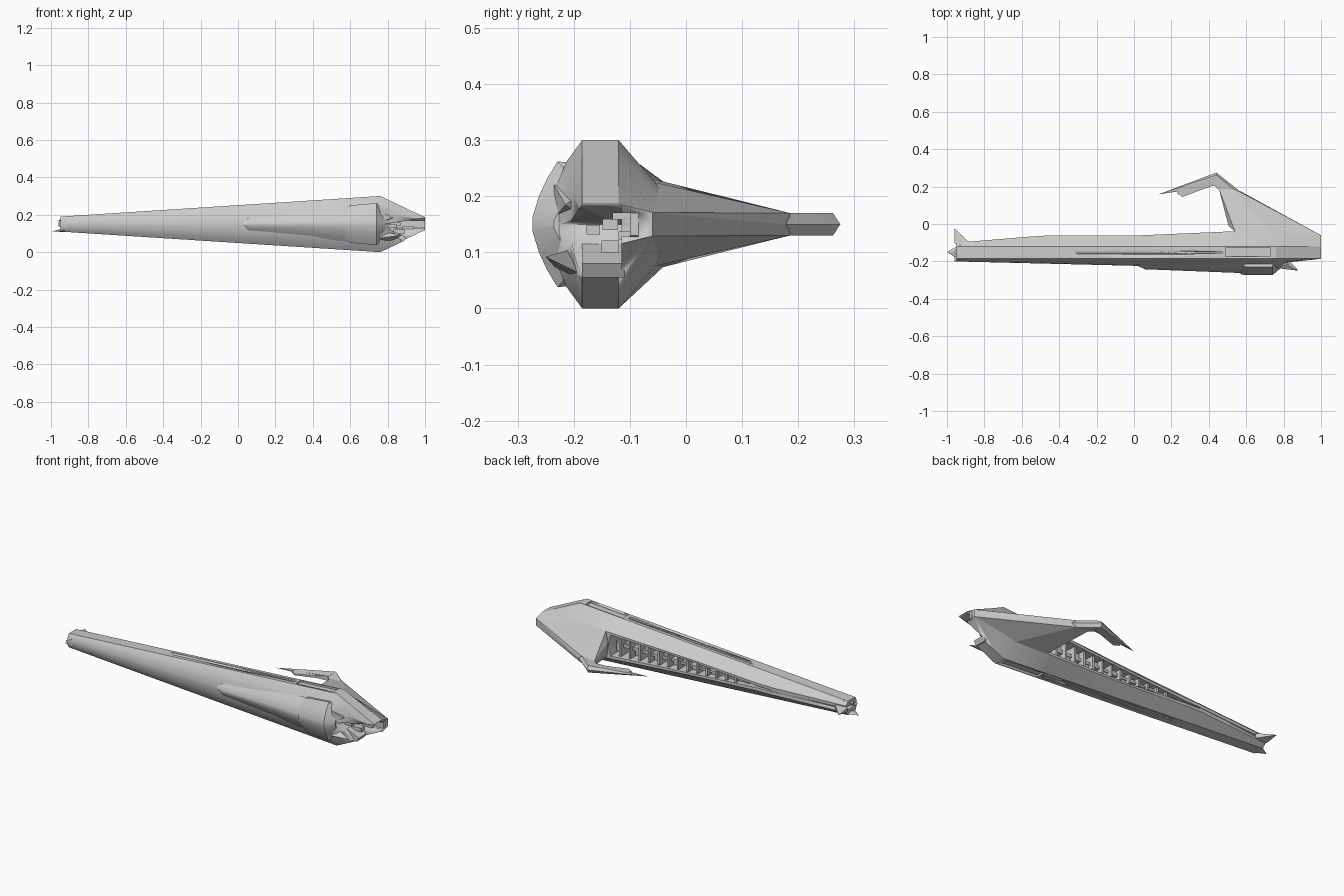
import bpy, bmesh, math
from mathutils import Vector

cube = bpy.data.objects.get("Cube")
if cube:
    bpy.data.objects.remove(cube)

ZC = 0.15  # height of the ship's centre line

hull_grey = bpy.data.materials.new("hull_grey")
hull_grey.use_nodes = True
GREY = (0.6, 0.6, 0.6, 1)
hull_grey.diffuse_color = GREY
hull_grey.node_tree.nodes["Principled BSDF"].inputs["Base Color"].default_value = GREY


def finish(name, bm, angle=25):
    bmesh.ops.recalc_face_normals(bm, faces=bm.faces)
    mesh = bpy.data.meshes.new(name)
    bm.to_mesh(mesh)
    bm.free()
    mesh.materials.append(hull_grey)
    ob = bpy.data.objects.new(name, mesh)
    bpy.context.collection.objects.link(ob)
    bpy.ops.object.select_all(action='DESELECT')
    ob.select_set(True)
    bpy.context.view_layer.objects.active = ob
    bpy.ops.object.shade_smooth_by_angle(angle=math.radians(angle))
    return ob


def loft(name, rings):
    """Skin a row of closed rings and cap both ends."""
    bm = bmesh.new()
    rows = [[bm.verts.new(p) for p in r] for r in rings]
    n = len(rows[0])
    for a, b in zip(rows, rows[1:]):
        for i in range(n):
            j = (i + 1) % n
            bm.faces.new((a[i], a[j], b[j], b[i]))
    bm.faces.new(rows[0])
    bm.faces.new(rows[-1])
    return finish(name, bm)


def shard(name, points):
    """Faceted solid; (x, y, dz) points are mirrored about the centre line."""
    bm = bmesh.new()
    for x, y, dz in points:
        for s in ((1, -1) if dz else (1,)):
            bm.verts.new((x, y, ZC + s * dz))
    bmesh.ops.convex_hull(bm, input=bm.verts)
    return finish(name, bm, 10)


def solid(name, points):
    bm = bmesh.new()
    for p in points:
        bm.verts.new(p)
    bmesh.ops.convex_hull(bm, input=bm.verts)
    return finish(name, bm, 10)


def box(name, x, y, z):
    return solid(name, [(a, b, c) for a in x for b in y for c in z])


def cut(target, cutter):
    cutter.hide_render = True
    mod = target.modifiers.new("cut", 'BOOLEAN')
    mod.operation = 'DIFFERENCE'
    mod.solver = 'EXACT'
    mod.object = cutter
    bpy.context.view_layer.objects.active = target
    bpy.ops.object.modifier_apply(modifier=mod.name)
    bpy.data.objects.remove(cutter)


def half_height(x):
    return 0.04 + (x + 0.95) * 0.0643


def mirrored(x, upper):
    return ([(x, y, ZC + d) for y, d in upper]
            + [(x, y, ZC - d) for y, d in reversed(upper)])


# Hull: rounded front, flat top and bottom, bay recessed into the back
def hull_ring(x, h, bulge, lip, lip_h, bay_h, depth):
    upper = [(-0.185 - bulge, 0.08 * h), (-0.185 - 0.85 * bulge, 0.42 * h),
             (-0.185 - 0.5 * bulge, 0.74 * h), (-0.185, h), (-0.12, h),
             (lip, lip_h), (lip - 0.001, bay_h), (lip - depth, bay_h * 0.95)]
    return mirrored(x, upper)


stations = [  # x, back lip y, lip height ratio, bay half height, bay depth
    (-0.95, -0.10, 0.5, 0.003, 0.003), (-0.5, -0.063, 0.3, 0.003, 0.003),
    (-0.4, -0.062, 0.3, 0.006, 0.05), (0.0, -0.062, 0.45, 0.034, 0.07),
    (0.51, -0.04, 0.56, 0.06, 0.09), (0.525, -0.04, 0.56, 0.006, 0.003),
    (0.76, -0.04, 0.38, 0.006, 0.003)]
rings = []
for x, lip, ratio, bay, depth in stations:
    h = half_height(x)
    rings.append(hull_ring(x, h, 0.38 * h, lip, ratio * h, bay, depth))
rings.append(hull_ring(0.82, 0.122, 0.02, -0.045, 0.05, 0.005, 0.003))
rings.append(hull_ring(1.0, 0.036, 0.003, -0.06, 0.021, 0.004, 0.003))
hull = loft("hull", rings)

# Open mouth at the forward end
mouth = [(0.79, 0.15), (1.05, 0.192), (1.05, 0.02), (0.885, 0.05), (0.86, 0.09)]
cut(hull, solid("mouth_cutter", [(x, y, z) for x, z in mouth for y in (-0.4, -0.115)]))
cut(hull, box("mouth_core_cutter", (0.84, 1.1), (-0.13, -0.085), (0.128, 0.17)))

# Long grooves and a rectangular hatch recess, on the top and the underside
for x0, x1, y0, y1, deep in [(-0.33, 0.47, -0.142, -0.138, 0.006),
                             (-0.3, 0.47, -0.164, -0.160, 0.006),
                             (0.33, 0.47, -0.156, -0.146, 0.012),
                             (0.49, 0.73, -0.175, -0.127, 0.010)]:
    for s in (1, -1):
        pts = [(x, y, ZC + s * (half_height(x) + e)) for x in (x0, x1)
               for y in (y0, y1) for e in (-deep, 0.02)]
        cut(hull, solid("groove_cutter", pts))

# Notch in the tail
cut(hull, solid("tail_notch_cutter", [(x, y, z) for x, z in
                ((-1.0, 0.175), (-1.0, 0.125), (-0.92, 0.15)) for y in (-0.17, -0.05)]))
hull.select_set(True)
bpy.context.view_layer.objects.active = hull


# Curved armour on the front face: long plate and raised end plate
def armour_ring(x, h, y_mid, thick):
    outer = [(y_mid, 0.1 * h), (y_mid + 0.012, 0.45 * h),
             (y_mid + 0.026, 0.72 * h), (y_mid + 0.045, h)]
    inner = [(y + thick, d * 0.97) for y, d in reversed(outer)]
    return mirrored(x, outer + inner)


loft("long_armour_plate", [armour_ring(0.0, 0.03, -0.215, 0.03),
                           armour_ring(0.06, 0.055, -0.242, 0.045),
                           armour_ring(0.57, 0.092, -0.262, 0.045),
                           armour_ring(0.74, 0.100, -0.262, 0.045)])
loft("end_armour_plate", [armour_ring(0.57, 0.08, -0.268, 0.04),
                          armour_ring(0.60, 0.1, -0.274, 0.04),
                          armour_ring(0.74, 0.112, -0.274, 0.04),
                          armour_ring(0.785, 0.07, -0.235, 0.03)])

# Lower jaw with a sharp side spike
solid("jaw_spike", [(0.88, -0.25, 0.092), (0.76, -0.235, 0.075), (0.76, -0.19, 0.11),
                    (0.76, -0.19, 0.05), (0.82, -0.185, 0.06)])
solid("upper_jaw_spike", [(0.83, -0.215, 0.185), (0.76, -0.235, 0.22),
                          (0.76, -0.235, 0.16), (0.78, -0.18, 0.21), (0.79, -0.18, 0.16)])
solid("jaw_floor", [(0.79, -0.185, 0.13), (0.79, -0.11, 0.13), (0.885, -0.185, 0.055),
                    (0.885, -0.11, 0.055), (0.9, -0.185, 0.08), (0.9, -0.11, 0.08)])

# Machinery inside the mouth
for i, (x, y, z, s) in enumerate([(0.87, -0.135, 0.11, 0.016), (0.85, -0.135, 0.15, 0.014),
                                  (0.83, -0.165, 0.14, 0.012), (0.92, -0.11, 0.13, 0.010)]):
    box(f"mouth_block_{i}", (x - 0.04, x + 0.02), (y - s, y + s), (z - s * 0.7, z + s * 0.7))

# Wedge fin reaching back from the forward end
shard("fin", [(1.0, -0.06, 0.021), (1.0, -0.10, 0.02), (0.76, -0.08, 0.08),
              (0.54, -0.04, 0.076), (0.54, 0.185, 0.02), (0.57, 0.175, 0.0),
              (0.505, -0.01, 0.03), (0.455, 0.185, 0.012)])
shard("fin_tip", [(0.545, 0.175, 0.02), (0.56, 0.18, 0.0), (0.455, 0.18, 0.012),
                  (0.44, 0.262, 0.02), (0.44, 0.275, 0.0), (0.43, 0.205, 0.012)])
shard("fin_claw", [(0.44, 0.262, 0.02), (0.44, 0.275, 0.0), (0.435, 0.205, 0.014),
                   (0.39, 0.215, 0.016), (0.30, 0.21, 0.012), (0.13, 0.158, 0.0)])
shard("claw_barb", [(0.41, 0.225, 0.012), (0.42, 0.205, 0.008), (0.26, 0.145, 0.004),
                    (0.23, 0.165, 0.005), (0.25, 0.19, 0.006)])

# Ribs and blocks along the bay
COUNT = 13
for i in range(COUNT):
    t = i / (COUNT - 1)
    x = -0.27 + 0.73 * t
    hb = 0.012 + 0.042 * t
    back = -0.11 - 0.015 * t
    box(f"bay_rib_{i}", (x - 0.006, x + 0.006), (back - 0.02, -0.066 + 0.01 * t),
        (ZC - hb, ZC + hb))
    drop = 0.3 if i % 2 else -0.3
    box(f"bay_block_{i}", (x + 0.012, x + 0.044), (back - 0.02, -0.085),
        (ZC + hb * (drop - 0.5), ZC + hb * (drop + 0.5)))
solid("bay_rail", [(x, y, ZC + s * h) for x, h in ((-0.35, 0.004), (0.5, 0.010))
                   for y in (-0.13, -0.08) for s in (1, -1)])

# Tail prongs
solid("lower_tail_prong", [(-1.0, -0.15, 0.110), (-0.93, -0.195, 0.115), (-0.93, -0.11, 0.115),
                           (-0.9, -0.15, 0.135), (-0.9, -0.15, 0.108)])
solid("upper_tail_prong", [(-0.965, -0.15, 0.165), (-0.93, -0.19, 0.188), (-0.93, -0.11, 0.188),
                           (-0.9, -0.15, 0.17)])
solid("front_tail_plate", [(-0.96, -0.2, 0.15), (-0.96, -0.17, 0.15), (-0.92, -0.2, 0.17),
                           (-0.92, -0.2, 0.13), (-0.92, -0.17, 0.17), (-0.92, -0.17, 0.13)])
shard("tail_spike", [(-0.96, -0.022, 0.0), (-0.96, -0.10, 0.012), (-0.94, -0.12, 0.018),
                     (-0.88, -0.10, 0.015), (-0.9, -0.085, 0.0)])
